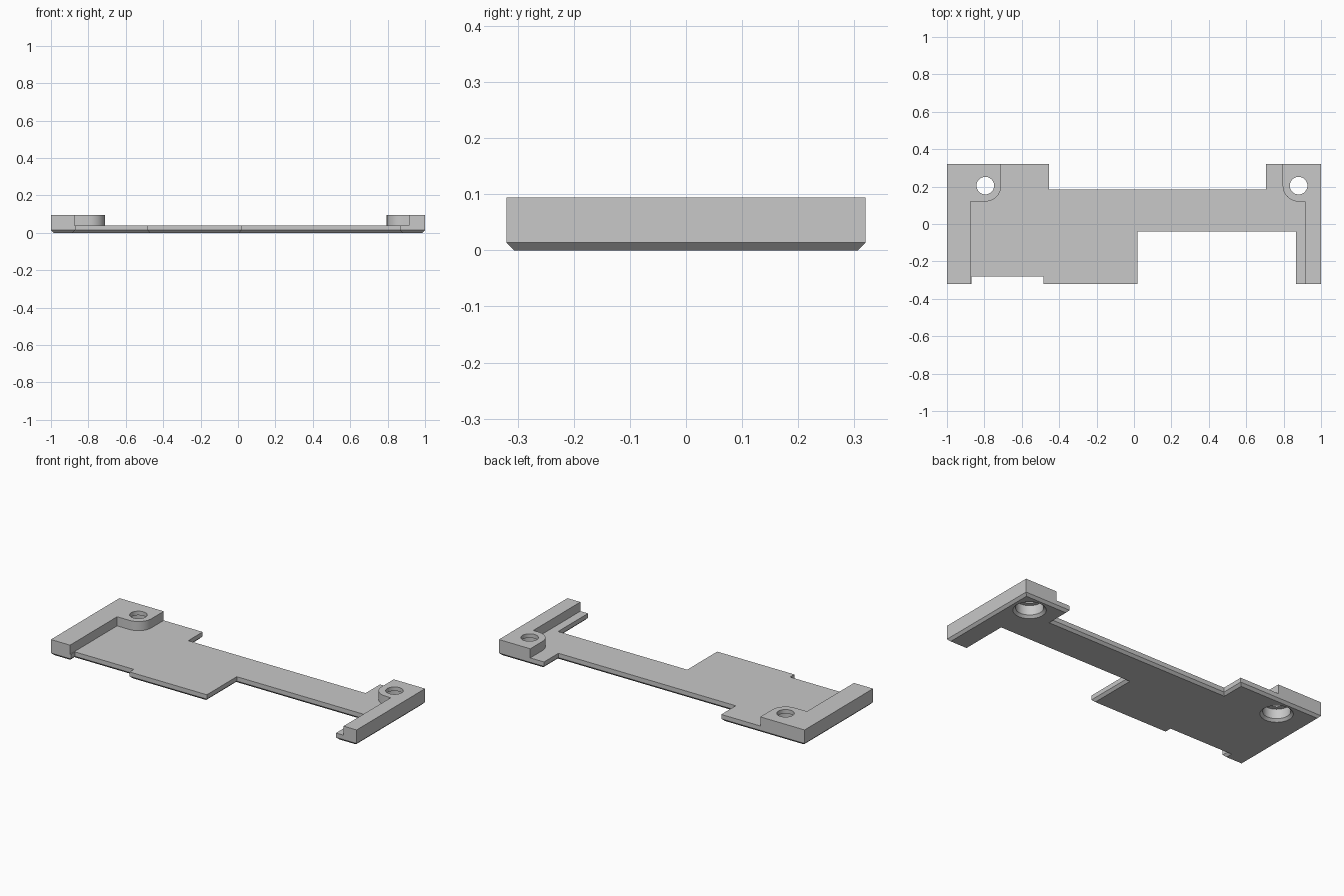
import bpy, bmesh, math
from mathutils import Vector

cube = bpy.data.objects.get("Cube")
if cube:
    bpy.data.objects.remove(cube, do_unlink=True)

grey = bpy.data.materials.new("plain grey")
grey.use_nodes = True
colour = (0.58, 0.58, 0.58, 1)
grey.diffuse_color = colour
grey.node_tree.nodes["Principled BSDF"].inputs["Base Color"].default_value = colour

PLATE_TOP, TOP, CHAMFER = 0.04, 0.094, 0.014
HOLE_Y, HOLE_R, BORE_R, BOSS_R = 0.205, 0.047, 0.073, 0.085


def loft(name, rings):
    """Closed solid through a stack of matching rings of (x, y, z)."""
    bm = bmesh.new()
    loops = [[bm.verts.new(p) for p in ring] for ring in rings]
    n = len(loops[0])
    for a, b in zip(loops, loops[1:]):
        for i in range(n):
            j = (i + 1) % n
            bm.faces.new((a[i], a[j], b[j], b[i]))
    bm.faces.new(loops[0])
    bm.faces.new(loops[-1])
    bmesh.ops.recalc_face_normals(bm, faces=bm.faces)
    mesh = bpy.data.meshes.new(name)
    bm.to_mesh(mesh)
    bm.free()
    mesh.materials.append(grey)
    ob = bpy.data.objects.new(name, mesh)
    bpy.context.collection.objects.link(ob)
    return ob


def at(points, z):
    return [(x, y, z) for x, y in points]


def inset(points, d):
    """Mitred inset of a clockwise outline with square corners."""
    out = []
    for i, p in enumerate(points):
        p = Vector(p)
        before = (p - Vector(points[i - 1])).normalized()
        after = (Vector(points[(i + 1) % len(points)]) - p).normalized()
        shift = Vector((before.y + after.y, -before.x - after.x))
        out.append(tuple(p + shift * d))
    return out


def combine(target, tool, operation):
    mod = target.modifiers.new(tool.name, 'BOOLEAN')
    mod.operation = operation
    mod.solver = 'EXACT'
    mod.object = tool
    bpy.context.view_layer.objects.active = target
    bpy.ops.object.modifier_apply(modifier=mod.name)
    bpy.data.objects.remove(tool, do_unlink=True)


# Base plate with a chamfered lower edge
outline = [(-1, .32), (-.455, .32), (-.455, .185), (.705, .185), (.705, .32), (1, .32),
           (1, -.32), (.865, -.32), (.865, -.04), (.02, -.04), (.02, -.32),
           (-.485, -.32), (-.485, -.28), (-.87, -.28), (-.87, -.32), (-1, -.32)]
plate = loft("mounting_plate", [at(inset(outline, CHAMFER), 0), at(outline, CHAMFER),
                                at(outline, PLATE_TOP)])


# Raised end rails with a rounded boss around each screw hole
def rail(name, side, hole_x, inner_x):
    arc = []
    for i in range(13):
        a = math.pi / 2 * i / 12
        arc.append((hole_x - side * BOSS_R * math.cos(a), HOLE_Y - BOSS_R * math.sin(a)))
    pts = [(side, .32), (hole_x - side * BOSS_R, .32)] + arc
    pts += [(inner_x, HOLE_Y - BOSS_R), (inner_x, -.32), (side, -.32)]
    return loft(name, [at(pts, PLATE_TOP), at(pts, TOP)])


# Stepped screw hole: chamfered counterbore below, narrow hole above
def screw_hole(name, x):
    steps = [(BORE_R + 2 * CHAMFER, -CHAMFER), (BORE_R, CHAMFER), (BORE_R, .07),
             (HOLE_R, .07), (HOLE_R, TOP + .03)]
    angles = [math.tau * i / 48 for i in range(48)]
    cutter = loft(name, [[(x + r * math.cos(a), HOLE_Y + r * math.sin(a), z) for a in angles]
                         for r, z in steps])
    cutter.hide_render = True
    return cutter


for label, side, hole_x, inner_x in (("right", -1, -.795, -.875), ("left", 1, .88, .915)):
    combine(plate, rail(label + "_rail", side, hole_x, inner_x), 'UNION')
    combine(plate, screw_hole(label + "_screw_hole", hole_x), 'DIFFERENCE')

# Smooth the round walls, keep the edges crisp
bpy.ops.object.select_all(action='DESELECT')
plate.select_set(True)
bpy.context.view_layer.objects.active = plate
bpy.ops.object.shade_smooth_by_angle(angle=math.radians(30))
